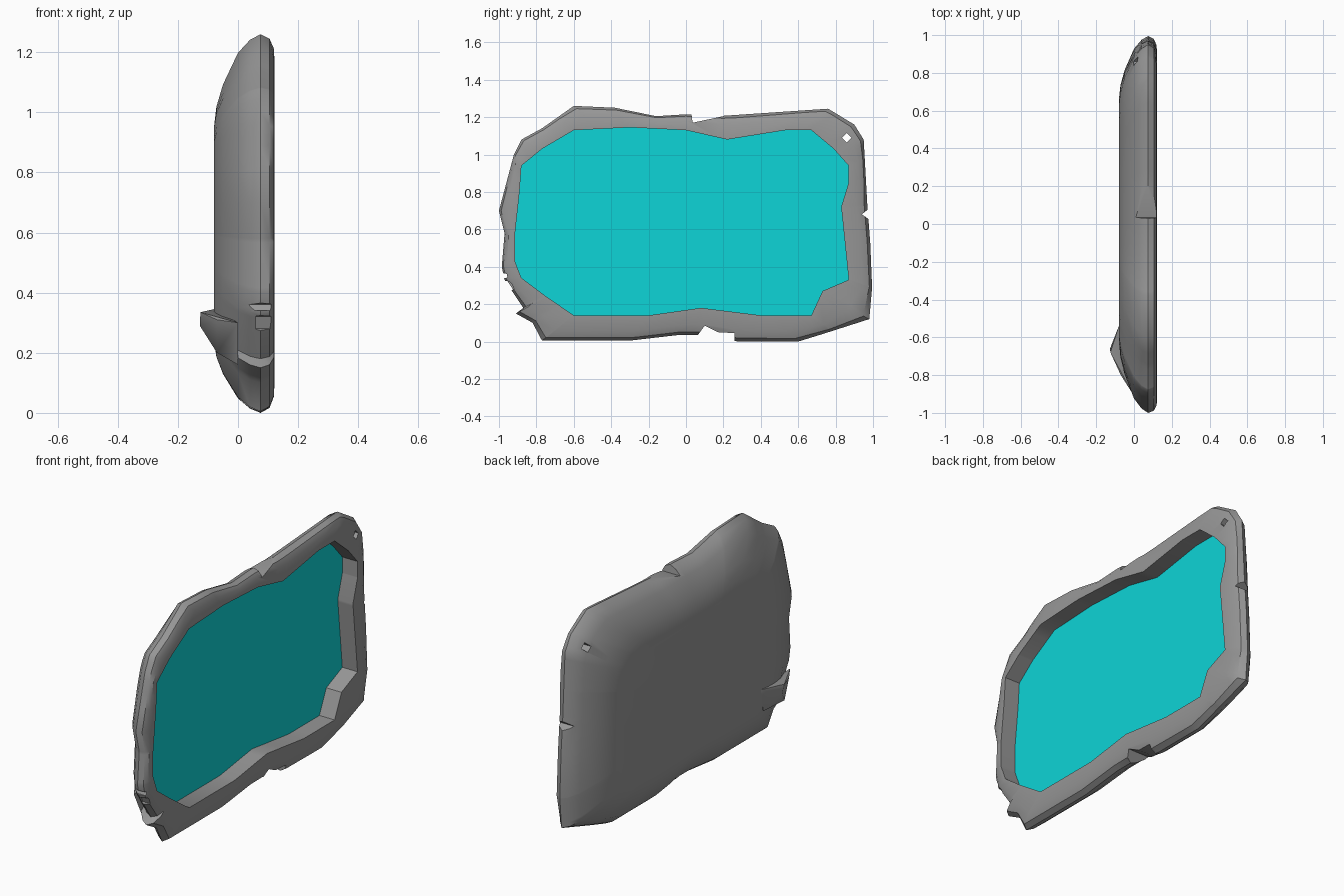
import bpy, bmesh, math
from mathutils import Vector

if "Cube" in bpy.data.objects:
    bpy.data.objects.remove(bpy.data.objects["Cube"], do_unlink=True)


def make_material(name, rgb):
    mat = bpy.data.materials.new(name)
    mat.use_nodes = True
    colour = (*rgb, 1)
    mat.diffuse_color = colour
    mat.node_tree.nodes["Principled BSDF"].inputs["Base Color"].default_value = colour
    return mat


grey = make_material("worn grey metal", (.31, .31, .31))
teal = make_material("teal glass", (.004, .66, .68))


def add_object(name, bm, mat):
    bmesh.ops.recalc_face_normals(bm, faces=bm.faces)
    mesh = bpy.data.meshes.new(name)
    bm.to_mesh(mesh)
    bm.free()
    mesh.materials.append(mat)
    obj = bpy.data.objects.new(name, mesh)
    bpy.context.collection.objects.link(obj)
    return obj


def activate(obj):
    bpy.ops.object.select_all(action='DESELECT')
    obj.select_set(True)
    bpy.context.view_layer.objects.active = obj


# Outlines in the (y, z) plane: outer rim, screen opening and flat back
OUTER = [(.98, .12), (.995, .29), (.985, .53), (.97, .72), (.95, 1.08), (.9, 1.16),
         (.76, 1.245), (.2, 1.207), (0, 1.215), (-.16, 1.205), (-.38, 1.25),
         (-.6, 1.26), (-.77, 1.14), (-.88, 1.08), (-.92, 1), (-1, .7), (-.97, .58),
         (-.985, .4), (-.97, .33), (-.87, .18), (-.91, .15), (-.82, .1), (-.77, .005),
         (-.3, .005), (-.04, .035), (.06, .035), (.28, 0), (.6, 0), (.73, .04)]
OPENING = [(.87, .33), (.83, .72), (.87, .85), (.87, .94), (.79, 1.03), (.67, 1.13),
           (.53, 1.13), (.22, 1.08), (0, 1.13), (-.3, 1.145), (-.6, 1.13), (-.77, 1.03),
           (-.88, .94), (-.89, .8), (-.915, .57), (-.915, .43), (-.88, .34), (-.76, .25),
           (-.6, .14), (-.2, .14), (.08, .18), (.4, .14), (.67, .14), (.73, .27)]
BACK = [(.66, .38), (.66, .8), (.62, .9), (.52, .95), (-.45, .95), (-.58, .9),
        (-.62, .8), (-.62, .38), (-.58, .28), (-.48, .24), (.52, .24), (.62, .28)]
CENTRE = Vector((0, .63))


def angle(p):
    d = Vector(p) - CENTRE
    return math.atan2(d.y, d.x)


def radius(poly, a):
    """Distance from the centre to the outline along angle a."""
    ray = Vector((math.cos(a), math.sin(a)))
    best = 0
    for p, q in zip(poly, poly[1:] + poly[:1]):
        p, q = Vector(p) - CENTRE, Vector(q) - CENTRE
        edge = q - p
        den = ray.cross(edge)
        if abs(den) > 1e-9:
            s = p.cross(ray) / den
            if -1e-5 <= s <= 1 + 1e-5:
                best = max(best, p.cross(edge) / den)
    return best


# Shared angles, so that every outline keeps its own corners
angles = []
for a in sorted(angle(p) for p in OUTER + OPENING + BACK):
    if not angles or a - angles[-1] > .002:
        angles.append(a)


def ring(bm, x, start, end, t):
    verts = []
    for a in angles:
        r = radius(start, a) * (1 - t) + radius(end, a) * t
        verts.append(bm.verts.new((x, CENTRE.x + r * math.cos(a), CENTRE.y + r * math.sin(a))))
    return verts


# Shell: rounded back, rim and the recessed opening
FLOOR = .025
bm = bmesh.new()
rings = [ring(bm, x, OUTER, BACK, t) for x, t in
         [(-.08, 1), (-.072, .78), (-.05, .54), (0, .2), (.04, .06), (.075, 0)]]
rings += [ring(bm, x, OUTER, OPENING, t) for x, t in
          [(.105, .12), (.12, .4), (.122, 1), (FLOOR, 1)]]
for a, b in zip(rings, rings[1:]):
    for i in range(len(a)):
        j = (i + 1) % len(a)
        bm.faces.new((a[i], a[j], b[j], b[i]))
bm.faces.new(rings[0])
bm.faces.new(rings[-1])
shell = add_object("tablet_shell", bm, grey)


# Chips, cracks and the strap hole, cut right through the rim
def cut(profile, x0, x1):
    bm = bmesh.new()
    face = bm.faces.new([bm.verts.new((x0, y, z)) for y, z in profile])
    grown = bmesh.ops.extrude_face_region(bm, geom=[face])["geom"]
    moved = [v for v in grown if isinstance(v, bmesh.types.BMVert)]
    bmesh.ops.translate(bm, verts=moved, vec=(x1 - x0, 0, 0))
    cutter = add_object("cutter", bm, grey)
    cutter.hide_render = True
    mod = shell.modifiers.new("cut", 'BOOLEAN')
    mod.operation = 'DIFFERENCE'
    mod.solver = 'EXACT'
    mod.object = cutter
    activate(shell)
    bpy.ops.object.modifier_apply(modifier=mod.name)
    bpy.data.objects.remove(cutter, do_unlink=True)


cut([(.02, 1.3), (.035, 1.17), (.2, 1.205), (.25, 1.3)], -.01, .2)
cut([(.04, -.1), (.06, .03), (.1, .085), (.17, .05), (.26, .045), (.26, -.1)], -.03, .2)
cut([(.94, .68), (1.1, .57), (1.1, .81)], -.06, .2)
cut([(-.95, .36), (-1.1, .39), (-1.1, .35), (-.96, .34)], .03, .11)
cut([(-.935, .32), (-1.1, .34), (-1.1, .2), (-.92, .28)], .06, .11)
cut([(.885, 1.09), (.86, 1.115), (.835, 1.09), (.86, 1.065)], -.3, .3)
activate(shell)
bpy.ops.object.shade_smooth_by_angle(angle=math.radians(35))

# Screen plate on the floor of the opening
bm = bmesh.new()
bm.faces.new(ring(bm, FLOOR + .004, OPENING, OPENING, 0))
screen = add_object("screen", bm, teal)

# Bent corner shard lifting off the lower back
bm = bmesh.new()
for co in [(-.125, -.68, .335), (-.127, -.66, .29), (-.08, -.54, .345), (-.08, -.56, .22),
           (-.07, -.8, .31), (-.07, -.76, .2), (0, -.91, .3), (0, -.84, .16), (0, -.6, .3)]:
    bm.verts.new(co)
bmesh.ops.convex_hull(bm, input=bm.verts)
shard = add_object("corner_shard", bm, grey)
activate(shard)
bpy.ops.object.shade_smooth_by_angle(angle=math.radians(40))
